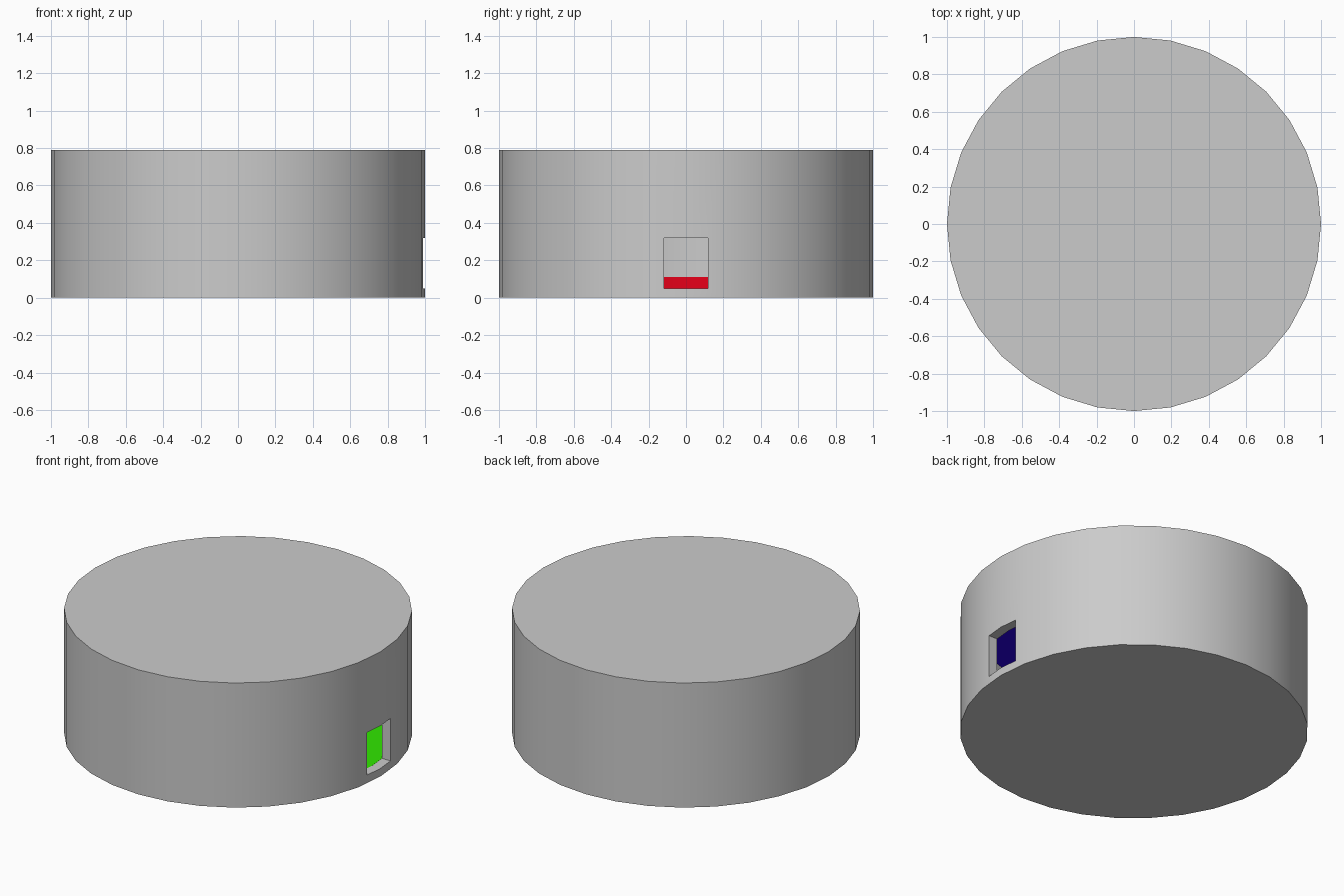
import bpy, bmesh
from mathutils import Matrix
from math import radians

if "Cube" in bpy.data.objects:
    bpy.data.objects.remove(bpy.data.objects["Cube"])

SIDES = 32
INNER = 0.94


def add_drum(bm, radius, z0, z1):
    """Capped 32-sided drum with a corner on the x axis."""
    res = bmesh.ops.create_cone(
        bm, cap_ends=True, segments=SIDES, radius1=radius, radius2=radius,
        depth=z1 - z0, matrix=Matrix.Translation((0, 0, (z0 + z1) / 2)))
    return list({f for v in res["verts"] for f in v.link_faces})


def make_object(name, bm, colour=None):
    me = bpy.data.meshes.new(name)
    bm.to_mesh(me)
    bm.free()
    ob = bpy.data.objects.new(name, me)
    bpy.context.collection.objects.link(ob)
    if colour:
        mat = bpy.data.materials.new(name + "_colour")
        mat.diffuse_color = (*colour, 1)
        mat.use_nodes = True
        mat.node_tree.nodes["Principled BSDF"].inputs["Base Color"].default_value = mat.diffuse_color
        me.materials.append(mat)
    return ob


def smooth(ob):
    bpy.ops.object.select_all(action='DESELECT')
    ob.select_set(True)
    bpy.context.view_layer.objects.active = ob
    bpy.ops.object.shade_smooth_by_angle(angle=radians(30))


# Round shell with a closed room inside
bm = bmesh.new()
add_drum(bm, 1.0, 0.0, 0.79)
bmesh.ops.reverse_faces(bm, faces=add_drum(bm, INNER, 0.04, 0.75))
shell = make_object("round_shell", bm)

# Window opening on the right side
bm = bmesh.new()
bmesh.ops.create_cube(bm, size=1, matrix=Matrix.Translation((1.0, 0, 0.185))
                      @ Matrix.Diagonal((0.3, 0.234, 0.27, 1)))
cutter = make_object("window_cutter", bm)
cutter.hide_render = True
mod = shell.modifiers.new("window", 'BOOLEAN')
mod.operation = 'DIFFERENCE'
mod.solver = 'EXACT'
mod.object = cutter
bpy.context.view_layer.objects.active = shell
bpy.ops.object.modifier_apply(modifier=mod.name)
bpy.data.objects.remove(cutter, do_unlink=True)
smooth(shell)

# Green floor and blue ceiling of the room
for name, z0, z1, colour in (("floor", 0.04, 0.05, (0.03, 0.8, 0.0)),
                             ("ceiling", 0.74, 0.75, (0.02, 0.0, 0.8))):
    bm = bmesh.new()
    add_drum(bm, INNER - 0.001, z0, z1)
    smooth(make_object(name, bm, colour))

# Red skirting band along the foot of the inner wall
bm = bmesh.new()
walls = add_drum(bm, INNER - 0.003, 0.05, 0.11)
bmesh.ops.delete(bm, geom=[f for f in walls if abs(f.normal.z) > 0.5],
                 context='FACES')
# leave the band open at the window
bmesh.ops.delete(bm, geom=[f for f in bm.faces
                           if f.calc_center_median().x > 0.9],
                 context='FACES')
bmesh.ops.reverse_faces(bm, faces=bm.faces[:])
smooth(make_object("skirting", bm, (0.8, 0.0, 0.01)))
